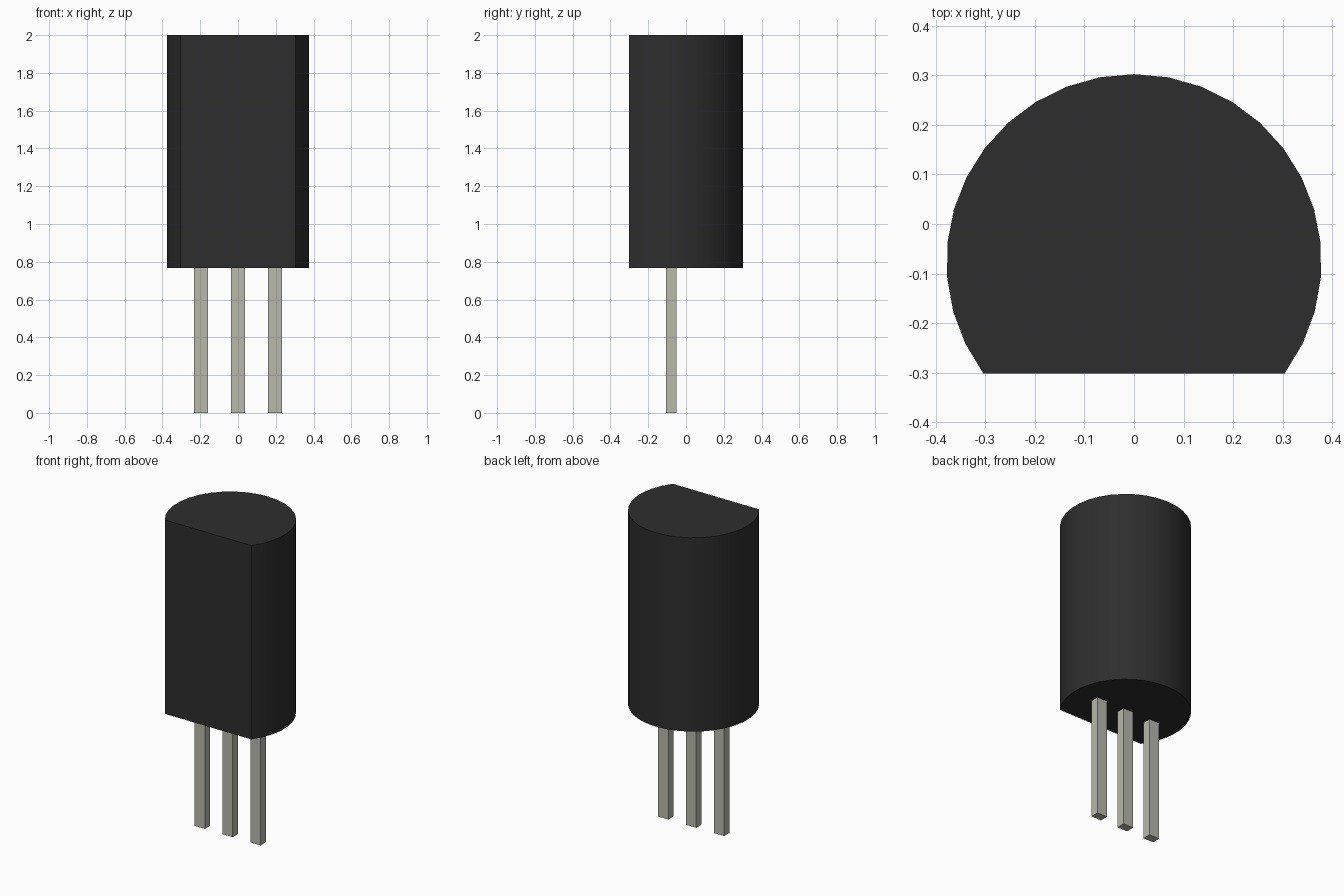
import bpy, bmesh, math

cube = bpy.data.objects.get("Cube")
if cube:
    bpy.data.objects.remove(cube, do_unlink=True)


def material(name, colour):
    mat = bpy.data.materials.new(name)
    mat.use_nodes = True
    mat.diffuse_color = colour
    bsdf = next(n for n in mat.node_tree.nodes if n.type == "BSDF_PRINCIPLED")
    bsdf.inputs["Base Color"].default_value = colour
    return mat


def prism(name, outline, bottom, top, mat):
    """Extrude a counter-clockwise outline between two heights."""
    bm = bmesh.new()
    base = bm.faces.new([bm.verts.new((x, y, bottom)) for x, y in outline])
    ext = bmesh.ops.extrude_face_region(bm, geom=[base], use_keep_orig=True)
    verts = [v for v in ext["geom"] if isinstance(v, bmesh.types.BMVert)]
    bmesh.ops.translate(bm, verts=verts, vec=(0, 0, top - bottom))
    bmesh.ops.recalc_face_normals(bm, faces=bm.faces)
    mesh = bpy.data.meshes.new(name)
    bm.to_mesh(mesh)
    bm.free()
    mesh.materials.append(mat)
    obj = bpy.data.objects.new(name, mesh)
    bpy.context.collection.objects.link(obj)
    return obj


black = material("black plastic", (0.027, 0.027, 0.027, 1))
metal = material("dull metal", (0.48, 0.48, 0.41, 1))

BODY_BOTTOM, BODY_TOP = 0.768, 2.0
CENTRE_Y, RADIUS = -0.076, 0.378
HALF_ARC, STEPS = math.radians(126.5), 24

# Body: round case cut flat across the front
angles = [HALF_ARC * (1 - 2 * i / STEPS) for i in range(STEPS + 1)]
outline = [(RADIUS * math.sin(a), CENTRE_Y + RADIUS * math.cos(a)) for a in angles]
body = prism("body", outline, BODY_BOTTOM, BODY_TOP, black)
bpy.context.view_layer.objects.active = body
body.select_set(True)
bpy.ops.object.shade_smooth_by_angle(angle=math.radians(30))
body.select_set(False)

# Legs: three flat metal pins in a row
LEG_X, LEG_Y, SPACING = 0.036, 0.027, 0.196
for name, side in (("right_leg", -1), ("middle_leg", 0), ("left_leg", 1)):
    corners = [(-1, -1), (1, -1), (1, 1), (-1, 1)]
    section = [(side * SPACING + sx * LEG_X, CENTRE_Y - 0.002 + sy * LEG_Y) for sx, sy in corners]
    prism(name, section, 0, BODY_BOTTOM, metal)
